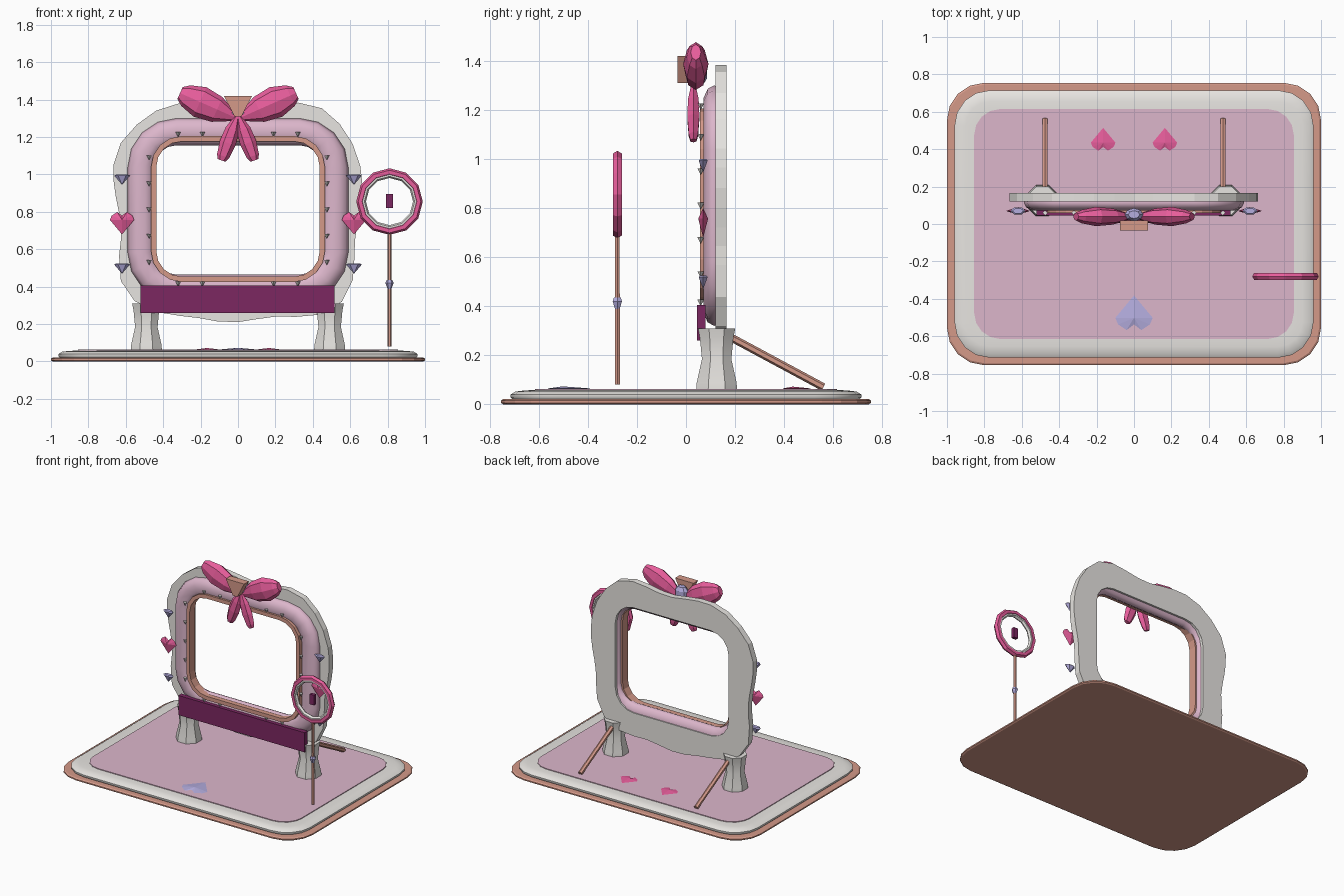
import bpy, bmesh, math
from mathutils import Vector

if "Cube" in bpy.data.objects:
    bpy.data.objects.remove(bpy.data.objects["Cube"])

def material(name, rgb):
    m = bpy.data.materials.new(name)
    m.diffuse_color = (*rgb, 1)
    m.use_nodes = True
    m.node_tree.nodes["Principled BSDF"].inputs["Base Color"].default_value = m.diffuse_color
    return m

WHITE = material("ivory", (0.80, 0.78, 0.75))
COPPER = material("copper", (0.66, 0.32, 0.25))
PINK = material("pale_pink", (0.72, 0.47, 0.60))
ROSE = material("rose", (0.80, 0.11, 0.33))
LILAC = material("lilac", (0.46, 0.42, 0.74))
PLUM = material("plum", (0.20, 0.02, 0.12))

def finish(name, bm, mat, smooth=0):
    bmesh.ops.remove_doubles(bm, verts=bm.verts, dist=0.0002)
    bmesh.ops.recalc_face_normals(bm, faces=bm.faces)
    me = bpy.data.meshes.new(name)
    bm.to_mesh(me)
    bm.free()
    ob = bpy.data.objects.new(name, me)
    bpy.context.collection.objects.link(ob)
    me.materials.append(mat)
    if smooth:
        bpy.ops.object.select_all(action='DESELECT')
        ob.select_set(True)
        bpy.context.view_layer.objects.active = ob
        bpy.ops.object.shade_smooth_by_angle(angle=math.radians(smooth))
    return ob

def rounded_rect(hx, hy, r, segs=4, side=1):
    pts = []
    for q, (sx, sy) in enumerate([(1, 1), (-1, 1), (-1, -1), (1, -1)]):
        for i in range(segs + 1):
            a = math.pi / 2 * (q + i / segs)
            pts.append(Vector((sx * (hx - r) + r * math.cos(a),
                               sy * (hy - r) + r * math.sin(a))))
    out = []
    for i, p in enumerate(pts):
        out.append(p)
        if i % (segs + 1) == segs:
            n = pts[(i + 1) % len(pts)]
            out += [p.lerp(n, k / side) for k in range(1, side)]
    return out

def loft(name, mat, hx, hy, r, profile, upright_z=None, ring=False,
         segs=4, side=1, wave=None, smooth=0):
    """Stack offset rounded rectangles; ring=True closes the profile on itself."""
    bm = bmesh.new()
    loops = []
    for d, h in profile:
        row = []
        for p in rounded_rect(hx + d, hy + d, r + d, segs, side):
            if wave and d > 0.1:
                p = p * wave(math.atan2(p.y, p.x))
            co = (p.x, p.y, h) if upright_z is None else (p.x, h, p.y + upright_z)
            row.append(bm.verts.new(co))
        loops.append(row)
    n = len(loops[0])
    pairs = list(zip(loops, loops[1:])) + ([(loops[-1], loops[0])] if ring else [])
    for a, b in pairs:
        for i in range(n):
            j = (i + 1) % n
            bm.faces.new((a[i], a[j], b[j], b[i]))
    if not ring:
        bm.faces.new(loops[0])
        bm.faces.new(loops[-1])
    return finish(name, bm, mat, smooth)

def spindle(name, mat, p0, p1, profile, sides=8, flat=1.0, hint=(0, 1, 0), turn=0, smooth=0):
    """Round body from p0 to p1; profile holds (position 0..1, radius)."""
    p0, p1, hint = Vector(p0), Vector(p1), Vector(hint)
    u = (p1 - p0).cross(hint).normalized()
    v = u.cross(p1 - p0).normalized()
    bm = bmesh.new()
    rows = []
    for t, r in profile:
        rows.append([])
        for i in range(sides):
            a = 2 * math.pi * i / sides + turn
            rows[-1].append(bm.verts.new(p0.lerp(p1, t) + u * r * math.cos(a) + v * r * flat * math.sin(a)))
    for a, b in zip(rows, rows[1:]):
        for i in range(sides):
            j = (i + 1) % sides
            bm.faces.new((a[i], a[j], b[j], b[i]))
    bm.faces.new(rows[0])
    bm.faces.new(rows[-1])
    return finish(name, bm, mat, smooth)

def heart(name, mat, centre, w, depth, upright):
    """Faceted heart; upright points down, flat points to the back."""
    half = [(0, -1.2), (1, 0), (0.85, 0.35), (0.4, 0.65), (0, 0.35)]
    pts = half + [(-x, y) for x, y in half[3:0:-1]]
    c = Vector(centre)
    place = lambda x, y, d: c + (Vector((x * w, d, y * w)) if upright else Vector((x * w, -y * w, d)))
    bm = bmesh.new()
    rim = [bm.verts.new(place(x, y, 0)) for x, y in pts]
    for d in (-depth, depth):
        mid = bm.verts.new(place(0, 0, d))
        for i in range(len(rim)):
            bm.faces.new((rim[i], rim[(i + 1) % len(rim)], mid))
    return finish(name, bm, mat)

def box(name, mat, lo, hi, taper=1.0):
    bm = bmesh.new()
    bmesh.ops.create_cube(bm, size=1)
    for v in bm.verts:
        k = taper if v.co.z < 0 else 1
        v.co = Vector([(a + b) / 2 + c * (b - a) * (k if i == 0 else 1)
                       for i, (a, b, c) in enumerate(zip(lo, hi, v.co))])
    return finish(name, bm, mat)

# Base
loft("base_trim", COPPER, 1.0, 0.755, 0.2, [(-0.01, 0), (0, 0.006), (0, 0.015), (-0.01, 0.021)])
loft("base_slab", WHITE, 0.96, 0.715, 0.19,
     [(-0.01, 0.018), (0, 0.028), (0, 0.04), (-0.02, 0.052), (-0.06, 0.057), (-0.11, 0.058)], smooth=50)
loft("base_inlay", PINK, 0.855, 0.615, 0.14, [(0, 0.05), (0, 0.063)])

# Upright frame
loft("back_plate", WHITE, 0.465, 0.39, 0.15, [(0, 0.12), (0.18, 0.12), (0.18, 0.165), (0, 0.165)],
     upright_z=0.80, ring=True, side=6,
     wave=lambda a: 1.0 + 0.025 * math.sin(7 * a + 0.5) + 0.012 * math.sin(3 * a))
tube = [(0.072 * math.cos(math.pi * k / 5), 0.115 + 0.045 * math.sin(math.pi * k / 5)) for k in range(10)]
loft("frame_cushion", PINK, 0.518, 0.418, 0.19, tube, upright_z=0.81, ring=True, smooth=60)
loft("frame_trim", COPPER, 0.465, 0.39, 0.165, [(0, 0.058), (0, 0.12), (-0.028, 0.12), (-0.028, 0.058)],
     upright_z=0.815, ring=True)

# Little points around the trim
spots = [(s * 0.475, z) for s in (-1, 1) for z in (0.53, 0.67, 0.81, 0.95, 1.09)]
spots += [(s * x, z) for s in (-1, 1) for x in (0.32, 0.19) for z in (0.415, 1.215)]
for x, z in spots:
    spindle("trim_bead", WHITE, (x, 0.06, z + 0.012), (x, 0.06, z - 0.014), [(0, 0.014), (1, 0.0005)], 4)

# Name banner, left blank
box("banner", PLUM, (-0.52, 0.045, 0.26), (0.515, 0.08, 0.405))

for s in (-1, 1):
    # Pedestals and rear struts
    spindle("pedestal", WHITE, (s * 0.49, 0.125, 0.058), (s * 0.49, 0.125, 0.31),
            [(0, 0.09), (0.12, 0.088), (0.5, 0.065), (0.85, 0.074), (1, 0.082)], 8, turn=math.pi / 8, smooth=40)
    spindle("rear_strut", COPPER, (s * 0.475, 0.16, 0.285), (s * 0.475, 0.56, 0.07),
            [(0, 0.016), (1, 0.016)], 6, hint=(1, 0, 0))
    # Side ornaments
    heart("side_heart", ROSE, (s * 0.62, 0.07, 0.757), 0.065, 0.02, True)
    for z in (0.97, 0.495):
        spindle("side_gem", LILAC, (s * 0.62, 0.07, z + 0.03), (s * 0.62, 0.07, z - 0.025),
                [(0, 0.03), (0.12, 0.042), (1, 0.0005)], 6, flat=0.5)
    # Bow
    spindle("bow_loop", ROSE, (s * 0.005, 0.04, 1.30), (s * 0.31, 0.04, 1.435),
            [(0, 0.015), (0.35, 0.072), (0.65, 0.086), (0.9, 0.06), (1.0, 0.035)], 8, flat=0.6)
    spindle("bow_tail", ROSE, (s * 0.005, 0.03, 1.31), (s * 0.088, 0.03, 1.075),
            [(0, 0.012), (0.3, 0.038), (0.6, 0.044), (0.9, 0.034), (1, 0.022)], 6, flat=0.65)
    # Rear floor hearts
    heart("floor_heart", ROSE, (s * 0.165, 0.435, 0.064), 0.066, 0.008, False)

spindle("bow_knot", LILAC, (0, 0.05, 1.30), (0, 0.05, 1.39), [(0, 0.025), (0.3, 0.05), (0.7, 0.05), (1, 0.03)], 8, flat=0.7)
box("bow_crown", COPPER, (-0.075, -0.035, 1.31), (0.075, 0.02, 1.42), taper=0.25)
heart("front_floor_heart", LILAC, (0, -0.502, 0.064), 0.1, 0.009, False)

# Round hoop on a stick
X, Y, Z = 0.81, -0.28, 0.855
for name, mat, R, r in (("hoop", ROSE, 0.157, 0.021), ("hoop_lining", WHITE, 0.143, 0.017)):
    bpy.ops.mesh.primitive_torus_add(major_segments=12, minor_segments=6, major_radius=R, minor_radius=r,
                                     location=(X, Y, Z), rotation=(math.pi / 2, 0, 0))
    bpy.context.object.name = name
    bpy.context.object.data.materials.append(mat)
spindle("hoop_stick", COPPER, (X, Y + 0.001, 0.08), (X, Y, 0.69), [(0, 0.011), (1, 0.011)], 6)
spindle("stick_gem", LILAC, (X, Y, 0.435), (X, Y, 0.36), [(0, 0.016), (0.2, 0.022), (1, 0.0005)], 6)
box("hoop_charm", PLUM, (X - 0.018, Y - 0.012, 0.82), (X + 0.018, Y + 0.012, 0.895))
